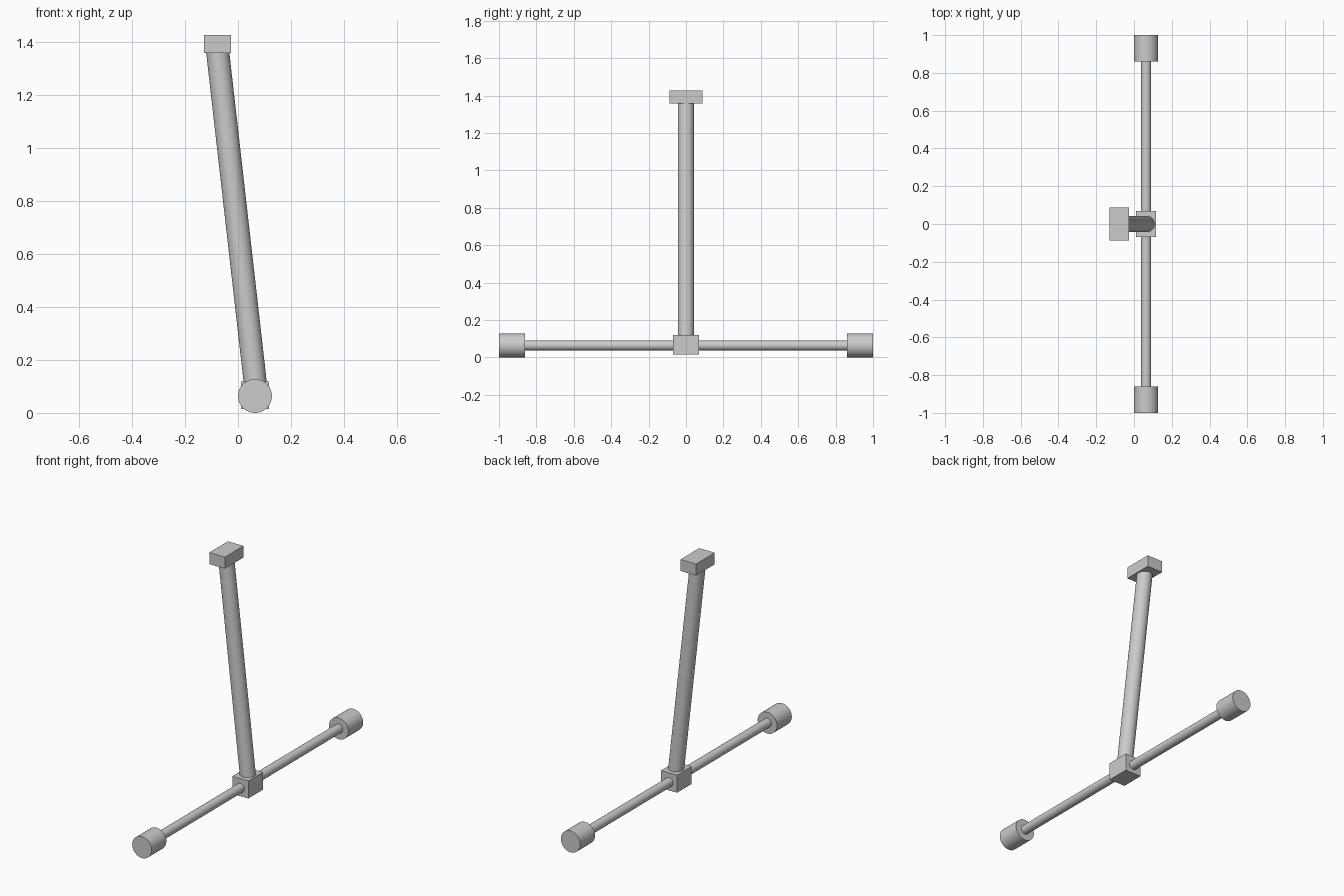
import bpy
import math
from mathutils import Vector

if "Cube" in bpy.data.objects:
    bpy.data.objects.remove(bpy.data.objects["Cube"])

AXLE_X, AXLE_Z = 0.064, 0.064


def box(name, center, size):
    bpy.ops.mesh.primitive_cube_add(size=1, location=center)
    ob = bpy.context.object
    ob.name = name
    ob.scale = size
    bpy.ops.object.transform_apply(location=False, rotation=False, scale=True)
    return ob


def rod(name, start, end, radius):
    a, b = Vector(start), Vector(end)
    d = b - a
    bpy.ops.mesh.primitive_cylinder_add(
        vertices=48, radius=radius, depth=d.length, location=(a + b) / 2,
        rotation=d.to_track_quat('Z', 'Y').to_euler())
    ob = bpy.context.object
    ob.name = name
    bpy.ops.object.shade_smooth_by_angle(angle=math.radians(30))
    return ob


# Hub block at the foot of the post
box("hub_block", (AXLE_X, 0, 0.067), (0.106, 0.138, 0.105))

# Leaning post and the block on its top
rod("leaning_post", (0.068, 0, 0.09), (-0.0775, 0, 1.37), 0.0435)
box("top_block", (-0.077, 0, 1.393), (0.103, 0.176, 0.069))

# Axle halves and end rollers on both sides
for side, label in ((-1, "front"), (1, "back")):
    rod(label + "_axle", (AXLE_X, side * 0.06, AXLE_Z),
        (AXLE_X, side * 0.87, AXLE_Z), 0.0267)
    rod(label + "_roller", (AXLE_X, side * 0.86, AXLE_Z),
        (AXLE_X, side * 1.0, AXLE_Z), 0.064)
